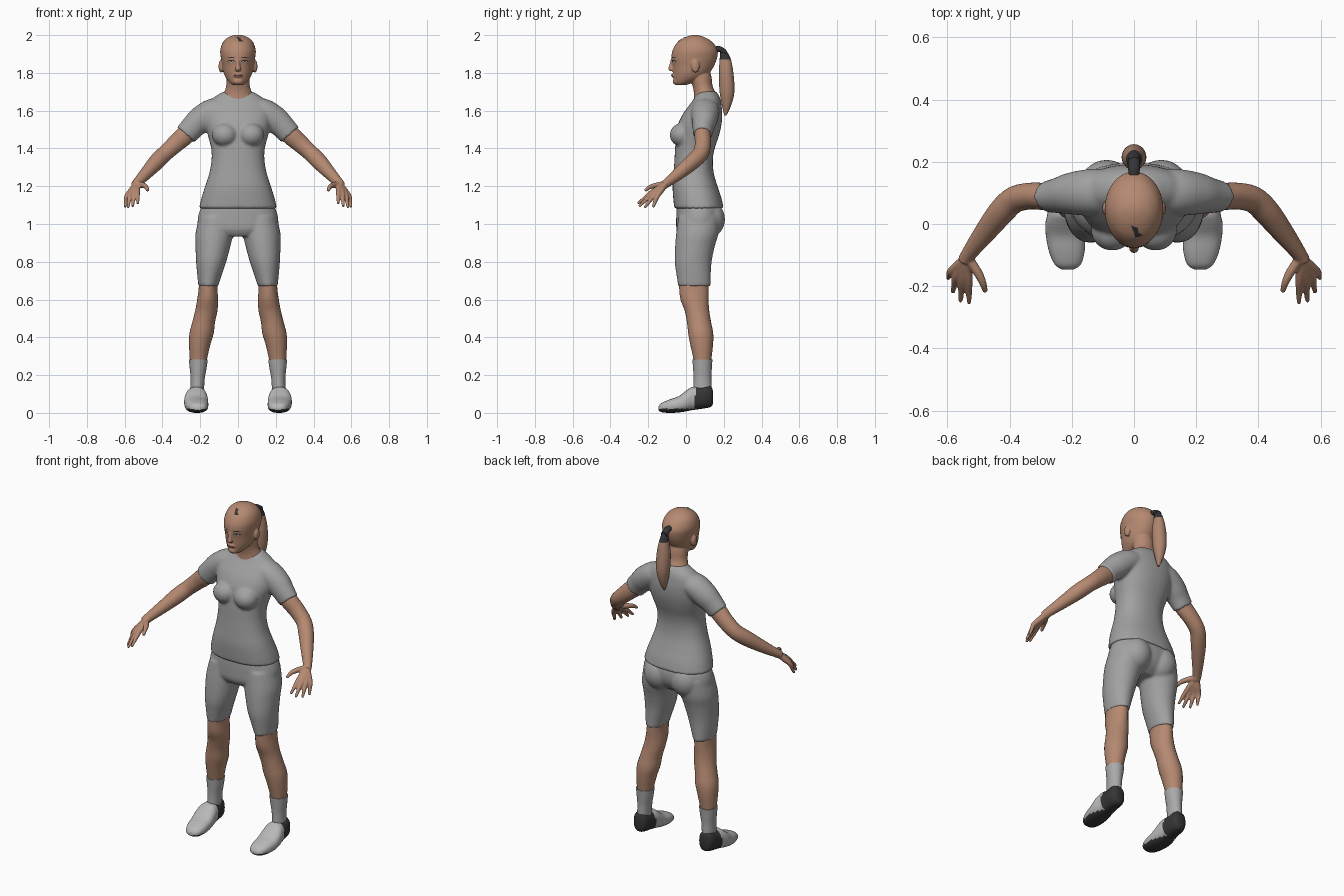
import bpy, bmesh, math
from mathutils import Vector, Matrix

X, Y, Z = Vector((1, 0, 0)), Vector((0, 1, 0)), Vector((0, 0, 1))


def material(name, rgb):
    m = bpy.data.materials.new(name)
    m.diffuse_color = (*rgb, 1)
    return m


SKIN = material("skin", (0.46, 0.25, 0.165))
HAIR = material("hair tan", (0.42, 0.235, 0.16))
CLOTH = material("grey cloth", (0.36, 0.36, 0.36))
SOCK = material("sock grey", (0.40, 0.40, 0.40))
SHOE = material("shoe light grey", (0.48, 0.48, 0.48))
DARK = material("near black", (0.035, 0.035, 0.035))
WHITE = material("eye white", (0.6, 0.58, 0.55))
LIPS = material("lips", (0.30, 0.13, 0.10))


def spline(rings, steps):
    """Catmull-Rom through tuples (x, y, z, radius u, radius v)."""
    out = []
    for i in range(len(rings) - 1):
        p0, p1 = rings[max(i - 1, 0)], rings[i]
        p2, p3 = rings[i + 1], rings[min(i + 2, len(rings) - 1)]
        for k in range(steps):
            t = k / steps
            out.append([0.5 * (2 * b + (c - a) * t + (2 * a - 5 * b + 4 * c - d) * t * t
                               + (3 * b - a - 3 * c + d) * t ** 3)
                        for a, b, c, d in zip(p0, p1, p2, p3)])
    return out + [list(rings[-1])]


def loft(bm, rings, u=None, v=None, side=1, segs=28, steps=4, power=2.0):
    """Closed tube through elliptical rings; without u, v it follows its path."""
    pts = spline(rings, steps)
    prev = None
    for i, (x, y, z, ru, rv) in enumerate(pts):
        a, b = u, v
        if u is None:
            t = Vector(pts[min(i + 1, len(pts) - 1)][:3]) - Vector(pts[max(i - 1, 0)][:3])
            a = t.cross(Y).normalized()
            b = t.cross(a).normalized()
        loop = []
        for k in range(segs):
            an = 2 * math.pi * k / segs
            c, s = math.cos(an), math.sin(an)
            p = (Vector((x, y, z)) + a * math.copysign(abs(c) ** (2 / power), c) * max(ru, 0.002)
                 + b * math.copysign(abs(s) ** (2 / power), s) * max(rv, 0.002))
            loop.append(bm.verts.new((p.x * side, p.y, p.z)))
        if prev:
            for k in range(segs):
                n = (k + 1) % segs
                bm.faces.new((prev[k], prev[n], loop[n], loop[k]))
        else:
            bm.faces.new(loop[::-1])
        prev = loop
    bm.faces.new(prev)


def ball(bm, centre, radii):
    bmesh.ops.create_uvsphere(bm, u_segments=24, v_segments=14, radius=1,
                              matrix=Matrix.Translation(centre) @ Matrix.Diagonal((*radii, 1)))


def levels(rows):
    """Rows of (z, front y, back y, half width) to rings."""
    return [(0, (f + b) / 2, z, w, (b - f) / 2) for z, f, b, w in rows]


def finish(name, bm, mats, voxel=0, smooth=0, rule=None):
    """Make the object; voxel fuses its overlapping volumes into one skin."""
    bmesh.ops.recalc_face_normals(bm, faces=bm.faces[:])
    if rule:
        for f in bm.faces:
            f.material_index = rule(f.calc_center_median())
    me = bpy.data.meshes.new(name)
    bm.to_mesh(me)
    bm.free()
    for m in mats:
        me.materials.append(m)
    o = bpy.data.objects.new(name, me)
    bpy.context.collection.objects.link(o)
    if voxel:
        r = o.modifiers.new("fuse", 'REMESH')
        r.mode, r.voxel_size = 'VOXEL', voxel
        s = o.modifiers.new("soften", 'SMOOTH')
        s.factor, s.iterations = 0.5, smooth
        deps = bpy.context.evaluated_depsgraph_get()
        fused = bpy.data.meshes.new_from_object(o.evaluated_get(deps), depsgraph=deps)
        o.modifiers.clear()
        o.data = fused
    bpy.ops.object.select_all(action='DESELECT')
    o.select_set(True)
    bpy.context.view_layer.objects.active = o
    bpy.ops.object.shade_smooth_by_angle(angle=math.radians(50))
    return o


# shirt: trunk, chest and short sleeves
bm = bmesh.new()
loft(bm, levels([(1.082, -.062, .20, .207), (1.14, -.068, .187, .193), (1.2, -.071, .167, .174),
                 (1.27, -.066, .147, .152), (1.34, -.061, .142, .14), (1.40, -.058, .152, .142),
                 (1.46, -.052, .172, .157), (1.52, -.045, .187, .172), (1.58, -.018, .192, .177),
                 (1.63, .018, .188, .168), (1.665, .043, .181, .135), (1.69, .056, .168, .097),
                 (1.702, .068, .158, .075)]), X, Y, segs=40, power=2.25)
for s in (1, -1):
    ball(bm, (s * .07, -.022, 1.472), (.068, .064, .062))
    loft(bm, [(.08, .105, 1.61, .06, .07), (.14, .102, 1.592, .07, .075), (.2, .098, 1.55, .071, .068),
              (.24, .092, 1.513, .064, .058), (.277, .088, 1.472, .061, .05)], side=s)
finish("shirt", bm, [CLOTH], .008, 5)

# shorts: hips, seat and two legs
bm = bmesh.new()
loft(bm, levels([(1.12, -.045, .17, .17), (1.08, -.05, .19, .199), (1.02, -.052, .19, .214),
                 (.97, -.05, .165, .2), (.935, -.03, .12, .12)]), X, Y, segs=40, power=2.2)
for s in (1, -1):
    ball(bm, (s * .088, .115, 1.025), (.09, .092, .10))
    loft(bm, [(.115, .07, 1.04, .09, .11), (.125, .06, .95, .1, .112), (.133, .047, .88, .092, .105),
              (.142, .038, .8, .08, .098), (.152, .041, .72, .063, .09), (.157, .044, .672, .053, .086)],
         X, Y, side=s)
finish("shorts", bm, [CLOTH], .008, 5)

# head with neck, nose, chin, lips and ears
bm = bmesh.new()
loft(bm, levels([(1.735, -.052, 0, .025), (1.746, -.06, .03, .042), (1.77, -.066, .09, .062),
                 (1.80, -.068, .125, .076), (1.84, -.071, .15, .084), (1.88, -.077, .165, .091),
                 (1.92, -.071, .167, .094), (1.96, -.047, .143, .081), (1.985, -.012, .107, .057),
                 (1.998, .022, .073, .028), (2.001, .04, .055, .01)]), X, Y, segs=36)
loft(bm, [(0, .10, 1.64, .09, .06), (0, .10, 1.69, .076, .058), (0, .088, 1.73, .063, .053),
          (0, .077, 1.78, .06, .058), (0, .07, 1.83, .05, .05)], X, Y)
loft(bm, [(0, -.066, 1.876, .009, .013), (0, -.074, 1.845, .010, .013), (0, -.08, 1.82, .015, .014),
          (0, -.072, 1.809, .012, .011)], X, Y)
ball(bm, (0, -.05, 1.755), (.028, .021, .019))
ball(bm, (0, -.066, 1.787), (.025, .011, .011))
for s in (1, -1):
    ball(bm, (s * .09, .05, 1.835), (.013, .022, .034))
head = finish("head", bm, [SKIN], .0045, 3)


def plate(name, points, mat, down=False, lift=.002):
    """Thin painted shape laid on the head from the front, or from above."""
    aim = -Z if down else Y
    bm = bmesh.new()
    n = len(points)
    mid = (sum(p[0] for p in points) / n, sum(p[1] for p in points) / n)
    rim = []
    for f in (0, .5, 1):
        ring = []
        for p in points:
            a, b = (mid[i] + (p[i] - mid[i]) * f for i in (0, 1))
            start = Vector((a, b, 3)) if down else Vector((a, -1, b))
            hit, loc, _, _ = head.ray_cast(start, aim)
            if not hit:
                loc = Vector((a, b, 1.98)) if down else Vector((a, -.07, b))
            ring.append(bm.verts.new(loc - aim * lift))
            if f == 0:
                break
        for k in range(n if f else 0):
            j = (k + 1) % n
            if f == .5:
                bm.faces.new((rim[0], ring[k], ring[j]))
            else:
                bm.faces.new((rim[k], ring[k], ring[j], rim[j]))
        rim = ring
    finish(name, bm, [mat])


def oval(x, z, rx, rz, tilt=0):
    return [(x + rx * math.cos(a), z + rz * math.sin(a) + tilt * math.cos(a))
            for a in (2 * math.pi * k / 16 for k in range(16))]


# painted face and the dark patch above the forehead
for s, side in ((1, "left"), (-1, "right")):
    plate(side + "_lashes", oval(s * .036, 1.862, .019, .007), DARK)
    plate(side + "_eye", oval(s * .036, 1.860, .014, .004), WHITE, lift=.0035)
    plate(side + "_iris", oval(s * .036, 1.8605, .0045, .0042), DARK, lift=.005)
    plate(side + "_brow", oval(s * .038, 1.882, .021, .0028, s * .002), DARK)
plate("lips", oval(0, 1.787, .024, .007), LIPS)
plate("mouth_line", oval(0, 1.787, .021, .0012), DARK, lift=.0035)
plate("forehead_patch", [(-.01, -.005), (.012, -.012), (.015, -.028), (.03, -.036),
                         (.004, -.044), (0, -.028)], DARK, down=True, lift=.003)

# ponytail with dark tie
bm = bmesh.new()
loft(bm, [(0, .145, 1.925, .016, .014), (0, .18, 1.925, .019, .016), (0, .212, 1.905, .019, .018)], X, Z)
finish("hair_tie", bm, [DARK])
bm = bmesh.new()
loft(bm, [(0, .198, 1.918, .014, .016), (0, .208, 1.87, .026, .03), (0, .213, 1.79, .039, .039),
          (0, .217, 1.7, .037, .039), (0, .215, 1.63, .024, .025), (0, .208, 1.575, .005, .006)],
     X, Y, steps=8)
finish("ponytail", bm, [HAIR, DARK], rule=lambda c: int(c.z > 1.872))

fingers = [((.532, -.185, 1.165), (.53, -.255, 1.108)), ((.553, -.182, 1.158), (.558, -.25, 1.092)),
           ((.572, -.17, 1.152), (.583, -.22, 1.085)), ((.588, -.152, 1.148), (.598, -.175, 1.088))]

for s, side in ((1, "left"), (-1, "right")):
    # arm and hand
    bm = bmesh.new()
    loft(bm, [(.22, .095, 1.53, .048, .042), (.275, .088, 1.475, .052, .044), (.33, .09, 1.425, .047, .043),
              (.385, .078, 1.375, .043, .043), (.43, .035, 1.33, .043, .042), (.485, -.035, 1.27, .034, .034),
              (.53, -.095, 1.222, .026, .024), (.542, -.118, 1.205, .026, .022)], side=s)
    for knuckle, tip in fingers:
        mid = [(a + b) / 2 for a, b in zip(knuckle, tip)]
        palm = [(a + b) / 2 for a, b in zip((.538, -.11, 1.21), knuckle)]
        loft(bm, [(.538, -.11, 1.21, .016, .016), (*palm, .017, .016), (*knuckle, .0135, .0135),
                  (*mid, .0105, .0105), (*tip, .007, .007)], side=s, segs=12)
    loft(bm, [(.535, -.108, 1.213, .016, .016), (.503, -.155, 1.205, .015, .015),
              (.486, -.19, 1.196, .012, .012), (.478, -.218, 1.176, .008, .008)], side=s, segs=12)
    finish(side + "_arm", bm, [SKIN], .0045, 3)

    # bare leg
    bm = bmesh.new()
    loft(bm, [(.152, .04, .75, .052, .078), (.158, .042, .66, .05, .078), (.161, .045, .6, .055, .074),
              (.168, .058, .54, .059, .065), (.182, .069, .48, .06, .064), (.193, .078, .42, .064, .066),
              (.203, .083, .36, .056, .06), (.21, .087, .28, .045, .047), (.214, .088, .2, .034, .04)],
         X, Y, side=s)
    finish(side + "_leg", bm, [SKIN])

    # sock
    bm = bmesh.new()
    loft(bm, [(.21, .087, .283, .05, .053), (.211, .087, .24, .045, .05), (.213, .087, .19, .038, .047),
              (.215, .087, .14, .036, .048), (.216, .086, .09, .036, .048)], X, Y, side=s)
    finish(side + "_sock", bm, [SOCK])

    # shoe with dark heel and sole
    bm = bmesh.new()
    rows = [(-.146, .213, .014, .034, .02), (-.13, .213, .004, .052, .042), (-.09, .216, 0, .07, .057),
            (-.04, .22, .002, .088, .063), (0, .222, .008, .117, .063), (.03, .221, .014, .136, .058),
            (.07, .22, .02, .138, .051), (.11, .219, .026, .145, .047), (.134, .218, .033, .138, .036),
            (.143, .218, .05, .112, .02)]
    loft(bm, [(x, y, (lo + hi) / 2, w, (hi - lo) / 2) for y, x, lo, hi, w in rows],
         X, Z, side=s, segs=32, steps=5, power=2.4)
    finish(side + "_shoe", bm, [SHOE, DARK],
           rule=lambda c: int(c.y > .045 + .1 * (c.z - .05) or c.z < .022))
